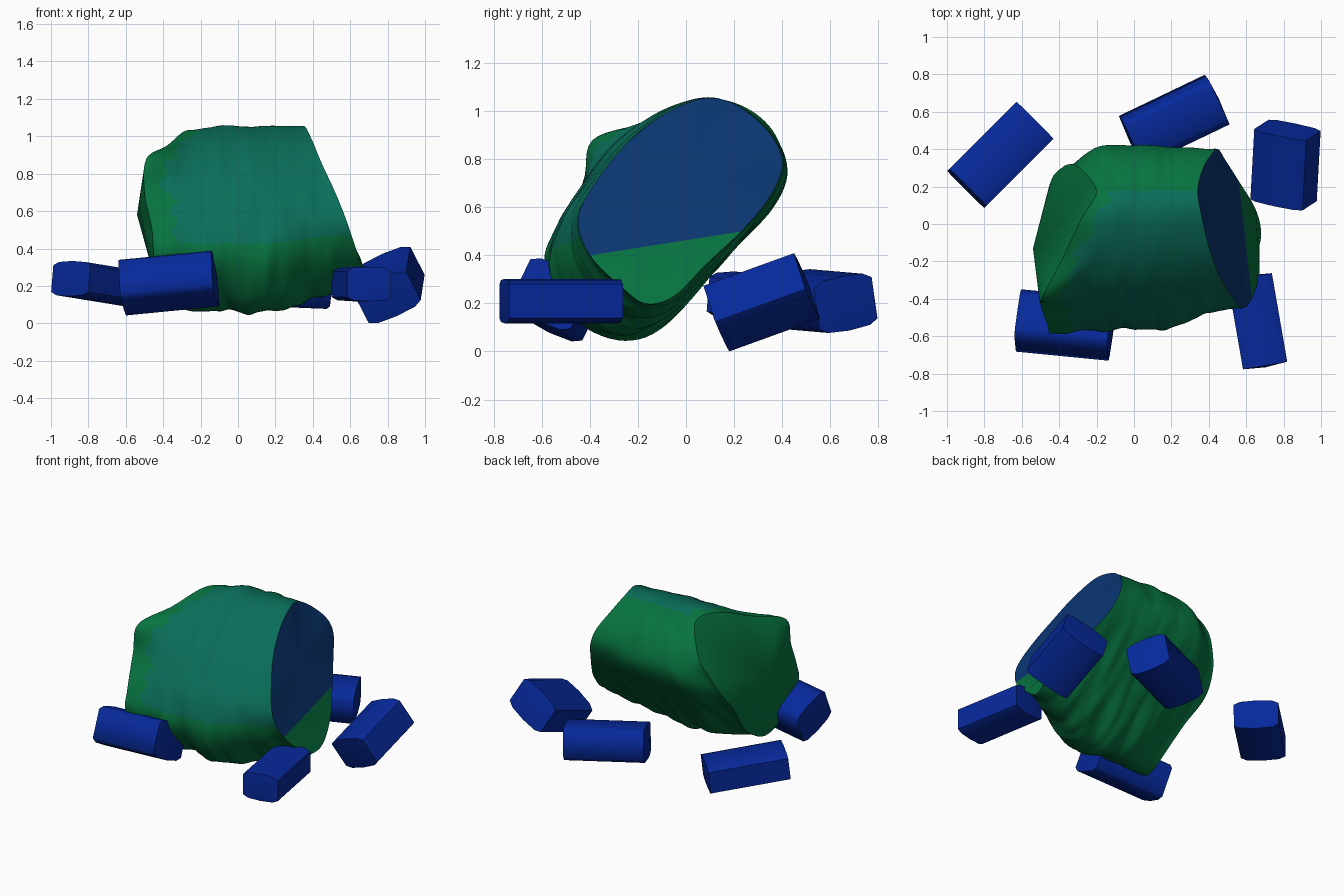
import bpy, math
from mathutils import Vector, noise

if "Cube" in bpy.data.objects:
    bpy.data.objects.remove(bpy.data.objects["Cube"])

def material(name, rgb):
    m = bpy.data.materials.new(name)
    m.diffuse_color = (*rgb, 1)
    m.use_nodes = True
    m.node_tree.nodes["Principled BSDF"].inputs["Base Color"].default_value = m.diffuse_color
    return m

GREEN = material("green", (0.002, 0.17, 0.05))
TEAL = material("teal", (0.003, 0.155, 0.10))
CAP = material("cap_blue", (0.003, 0.036, 0.165))
BLUE = material("block_blue", (0.002, 0.022, 0.33))

def build(name, verts, faces, mats, slots, angle):
    me = bpy.data.meshes.new(name)
    me.from_pydata(verts, [], faces)
    for m in mats:
        me.materials.append(m)
    for p, s in zip(me.polygons, slots):
        p.material_index = s
    ob = bpy.data.objects.new(name, me)
    bpy.context.collection.objects.link(ob)
    bpy.ops.object.select_all(action='DESELECT')
    ob.select_set(True)
    bpy.context.view_layer.objects.active = ob
    bpy.ops.object.mode_set(mode='EDIT')
    bpy.ops.mesh.select_all(action='SELECT')
    bpy.ops.mesh.normals_make_consistent(inside=False)
    bpy.ops.object.mode_set(mode='OBJECT')
    bpy.ops.object.shade_smooth_by_angle(angle=math.radians(angle))
    return ob

# Crumpled body: middle section (y, z), then left and right rims (x, y, z)
MID = [(-.25, .06), (-.08, .13), (.07, .28), (.22, .45), (.36, .60), (.42, .73),
       (.39, .86), (.31, .97), (.18, 1.04), (.04, 1.05), (-.14, .98), (-.30, .86),
       (-.43, .69), (-.53, .52), (-.56, .33), (-.43, .13)]
LEFT = [(-.39, -.30, .08), (-.38, -.14, .16), (-.41, 0, .30), (-.46, .14, .45),
        (-.44, .24, .58), (-.40, .29, .69), (-.34, .32, .80), (-.27, .28, .91),
        (-.20, .17, 1.01), (-.28, .03, 1.03), (-.38, -.18, .95), (-.49, -.39, .88),
        (-.50, -.43, .70), (-.46, -.55, .50), (-.45, -.58, .36), (-.42, -.44, .15)]
RIGHT = [(.66, -.17, .20), (.68, -.05, .23), (.65, .08, .36), (.56, .23, .50),
         (.49, .34, .63), (.45, .40, .76), (.42, .38, .86), (.37, .30, .96),
         (.34, .18, 1.04), (.36, .05, 1.05), (.40, -.12, .97), (.45, -.26, .85),
         (.52, -.38, .70), (.58, -.45, .55), (.63, -.40, .40), (.67, -.27, .27)]
SUB, RINGS = 6, 72

def closed_spline(points):
    pts = [Vector(p) for p in points]
    n, out = len(pts), []
    for i in range(n):
        a, b, c, d = (pts[(i + k) % n] for k in (-1, 0, 1, 2))
        for s in range(SUB):
            t = s / SUB
            out.append(.5 * (2 * b + (c - a) * t + (2 * a - 5 * b + 4 * c - d) * t ** 2
                             + (3 * b - a - 3 * c + d) * t ** 3))
    return out

def ease(t):
    t = max(0, min(1, t))
    return t * t * (3 - 2 * t)

mid = closed_spline([(0, *p) for p in MID])
left, right = closed_spline(LEFT), closed_spline(RIGHT)
N = len(mid)
centre = Vector((0, -.08, .58))
verts, faces, slots = [], [], []
for j in range(RINGS + 1):
    t = j / RINGS
    wl, wr = ease((.28 - t) / .28), ease((t - .5) / .5)
    for i in range(N):
        m = mid[i] * (1 - wl - wr) + left[i] * wl + right[i] * wr
        m.x = left[i].x * (1 - t) + right[i].x * t
        a = math.tau * i / N
        # Creases run around the body, deeper underneath
        amp = (.012 + .026 * max(0, math.cos(a))) * math.sin(math.pi * t) ** .5
        ca, sa = math.cos(a), math.sin(a)
        bump = noise.noise((m.x * 9, ca * 1.3, sa * 1.3 + 4))
        bump += .4 * noise.noise((m.x * 17, ca * 2, sa * 2 + 9))
        out = m - centre
        out.x = 0
        verts.append(m + out.normalized() * amp * bump)
for j in range(RINGS):
    for i in range(N):
        k = (i + 1) % N
        faces.append((j * N + i, j * N + k, (j + 1) * N + k, (j + 1) * N + i))
        panel = 8 * SUB <= i < 13.5 * SUB
        start = 8 + 8 * noise.noise((i * .35, 2, 0))
        slots.append(1 if panel and j > start else 0)

# Pointed left end
tip = len(verts)
verts.append(Vector((-.54, -.13, .58)))
for i in range(N):
    faces.append((tip, (i + 1) % N, i))
    slots.append(0)

# Blue right face, with the green cut facet below its straight edge
hub, base = len(verts), RINGS * N
verts.append(Vector((.48, 0, .74)))
i0, i1 = 3 * SUB, 14 * SUB
for i in range(i0, i1):
    faces.append((hub, base + i, base + i + 1))
    slots.append(2)
faces.append((hub, base + i1, base + i0))
slots.append(2)
faces.append([base + i % N for i in range(i1, N + i0 + 1)])
slots.append(0)
build("crumpled_body", verts, faces, [GREEN, TEAL, CAP], slots, 38)

# Loose blocks: a pillowed box section run along an axis
SECTION = [(-.5, -.38), (-.36, -.47), (0, -.5), (.36, -.47), (.5, -.38), (.5, .38),
           (.36, .47), (0, .5), (-.36, .47), (-.5, .38)]

def block(name, loc, axis, side, size):
    ax = Vector(axis).normalized()
    sd = Vector(side)
    sd = (sd - ax * sd.dot(ax)).normalized()
    up = ax.cross(sd)
    length, width, height = size
    vs, fs, n = [], [], len(SECTION)
    for s in (-.5, .5):
        for u, v in SECTION:
            vs.append(Vector(loc) + ax * s * length + sd * u * width + up * v * height)
    for i in range(n):
        k = (i + 1) % n
        fs.append((i, k, n + k, n + i))
    for e, s in ((0, -.5), (n, .5)):
        vs.append(Vector(loc) + ax * (s * (length + .02)))
        for i in range(n):
            fs.append((len(vs) - 1, e + i, e + (i + 1) % n))
    build(name, vs, fs, [BLUE], [0] * len(fs), 62)

block("back_left_block", (-.715, .37, .21), (-.37, -.37, .06), (1, -1, 0), (.51, .28, .19))
block("back_block", (.215, .555, .21), (.48, .23, -.02), (.25, -.5, -.1), (.51, .27, .23))
block("right_block", (.81, .315, .205), (.02, .36, .13), (.9, -.1, .43), (.40, .31, .23))
block("front_left_block", (-.37, -.54, .215), (.51, -.05, .05), (0, .87, -.42), (.50, .28, .25))
block("front_right_block", (.66, -.52, .21), (-.08, .46, 0), (1, .17, 0), (.48, .24, .185))
